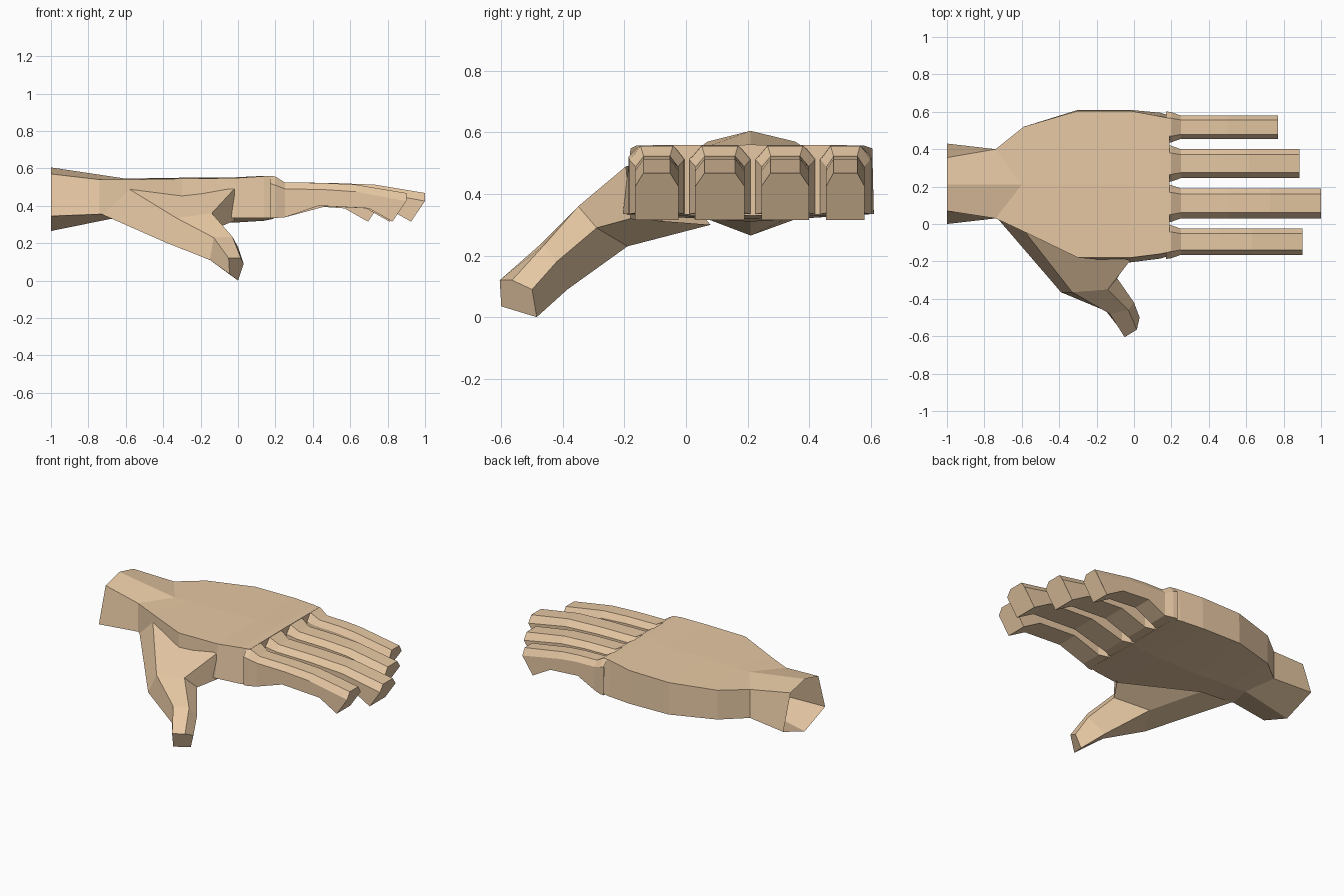
import bpy, bmesh

skin = bpy.data.materials.new("skin")
skin.diffuse_color = (0.8, 0.58, 0.37, 1)


def loft(name, rings, cap_end=True):
    """Skin a list of equal-length point rings; the first ring stays open."""
    bm = bmesh.new()
    vr = [[bm.verts.new(p) for p in ring] for ring in rings]
    n = len(vr[0])
    for a, b in zip(vr, vr[1:]):
        for i in range(n):
            j = (i + 1) % n
            bm.faces.new((a[i], a[j], b[j], b[i]))
    if cap_end:
        bm.faces.new(vr[-1])
    bmesh.ops.recalc_face_normals(bm, faces=bm.faces)
    me = bpy.data.meshes.new(name)
    bm.to_mesh(me)
    bm.free()
    me.materials.append(skin)
    ob = bpy.data.objects.new(name, me)
    bpy.context.collection.objects.link(ob)
    return ob


# Wrist and palm: hexagonal sections along x, wrist end open
# x edge, x top mid, x bottom mid, y front top/bottom, y back top/bottom, z top, edge top, edge bottom, bottom
palm = [
    (-1.00, -1.00, -1.00, 0.07, 0.00, 0.355, 0.43, 0.605, 0.57, 0.345, 0.265),
    (-0.74, -0.60, -0.68, 0.03, 0.03, 0.40, 0.40, 0.545, 0.54, 0.355, 0.33),
    (-0.59, -0.50, -0.55, -0.04, -0.04, 0.52, 0.52, 0.547, 0.54, 0.35, 0.32),
    (-0.30, -0.30, -0.30, -0.18, -0.18, 0.605, 0.61, 0.55, 0.545, 0.34, 0.31),
    (-0.02, -0.02, -0.02, -0.18, -0.205, 0.605, 0.61, 0.552, 0.548, 0.335, 0.31),
    (0.14, 0.14, 0.14, -0.16, -0.185, 0.575, 0.595, 0.56, 0.558, 0.335, 0.32),
    (0.19, 0.19, 0.19, -0.15, -0.17, 0.565, 0.58, 0.56, 0.558, 0.335, 0.33),
]
rings = []
for x, xt, xb, ft, fb, bt, bb, zt, zet, zeb, zb in palm:
    rings.append([(xt, 0.21, zt), (x, ft, zet), (x, fb, zeb),
                  (xb, 0.21, zb), (x, bb, zeb), (x, bt, zet)])
loft("palm", rings)


# Fingers: flat underside, chamfered top, slanted tip
def finger(name, y0, y1, tip):
    c, h = (y0 + y1) / 2, (y1 - y0) / 2
    # x top, x bottom, extra half width, z top, z shoulder, z bottom
    stations = [
        (0.17, 0.17, 0.022, 0.558, 0.52, 0.335),
        (0.20, 0.20, 0.018, 0.556, 0.51, 0.335),
        (0.25, 0.25, 0.0, 0.525, 0.49, 0.338),
        (0.47 * tip + 0.03, 0.47 * tip + 0.01, 0.0, 0.522, 0.487, 0.40),
        (tip - 0.27, tip - 0.20, 0.0, 0.513, 0.475, 0.386),
        (tip, tip - 0.075, 0.0, 0.468, 0.425, 0.315),
    ]
    rings = []
    for xt, xb, e, zt, zs, zb in stations:
        w, t = h + e, h * 0.62 + e * 0.5
        rings.append([(xt, c - t, zt), (xt, c - w, zs), (xb, c - w, zb),
                      (xb, c + w, zb), (xt, c + w, zs), (xt, c + t, zt)])
    loft(name, rings)


finger("index_finger", -0.165, -0.025, 0.90)
finger("middle_finger", 0.03, 0.19, 1.00)
finger("ring_finger", 0.245, 0.40, 0.885)
finger("little_finger", 0.455, 0.58, 0.77)

# Thumb: five-sided rings (outer top, outer bottom, palm side, web bottom, web top)
loft("thumb", [
    [(-0.60, -0.02, 0.50), (-0.73, 0.03, 0.355), (-0.45, 0.08, 0.30),
     (-0.02, -0.18, 0.32), (-0.02, -0.195, 0.49)],
    [(-0.33, -0.365, 0.335), (-0.39, -0.365, 0.205), (-0.28, -0.19, 0.23),
     (-0.09, -0.29, 0.29), (-0.14, -0.35, 0.36)],
    [(-0.13, -0.48, 0.23), (-0.15, -0.465, 0.11), (-0.10, -0.385, 0.09),
     (0.00, -0.42, 0.18), (-0.03, -0.46, 0.235)],
    [(-0.05, -0.605, 0.12), (-0.045, -0.60, 0.035), (0.00, -0.485, 0.0),
     (0.03, -0.50, 0.09), (0.015, -0.565, 0.12)],
])
